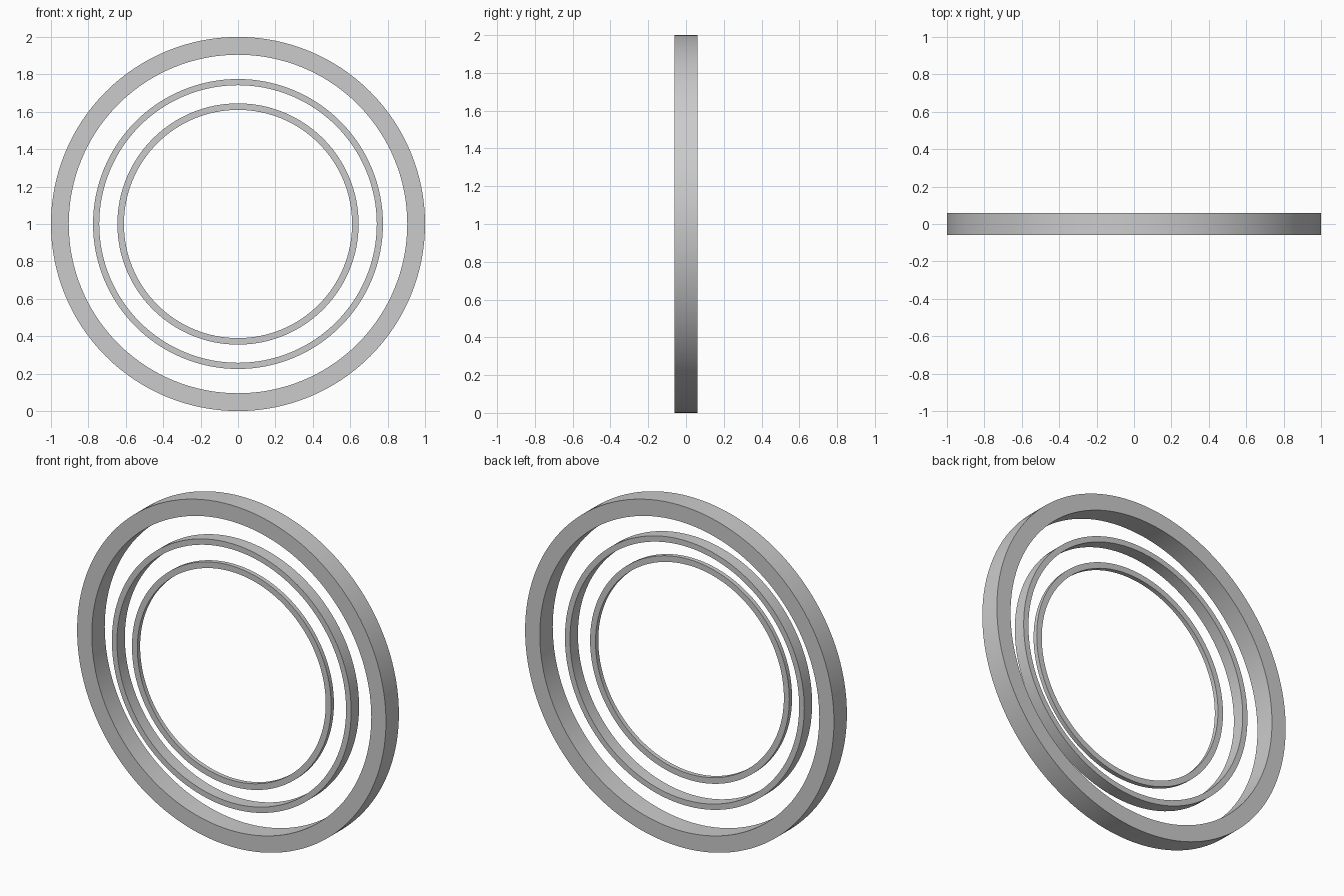
import bpy
import bmesh
from math import cos, sin, tau, radians

cube = bpy.data.objects.get("Cube")
if cube:
    bpy.data.objects.remove(cube, do_unlink=True)

SEGMENTS = 128
FRONT = -0.06

grey = bpy.data.materials.new("light_grey")
grey.use_nodes = True
colour = (0.6, 0.6, 0.6, 1)
grey.diffuse_color = colour
grey.node_tree.nodes["Principled BSDF"].inputs["Base Color"].default_value = colour


def make_ring(name, outer, inner, back):
    """Sweep a rectangular section around the y axis, centred at z = 1."""
    section = [(outer, FRONT), (outer, back), (inner, back), (inner, FRONT)]
    bm = bmesh.new()
    loops = []
    for i in range(SEGMENTS):
        a = tau * i / SEGMENTS
        loops.append([bm.verts.new((r * cos(a), y, 1 + r * sin(a))) for r, y in section])
    for i, here in enumerate(loops):
        there = loops[(i + 1) % SEGMENTS]
        for j in range(4):
            k = (j + 1) % 4
            bm.faces.new((here[j], here[k], there[k], there[j]))
    bmesh.ops.recalc_face_normals(bm, faces=bm.faces)
    mesh = bpy.data.meshes.new(name)
    bm.to_mesh(mesh)
    bm.free()
    mesh.materials.append(grey)
    ring = bpy.data.objects.new(name, mesh)
    bpy.context.collection.objects.link(ring)
    # Smooth round walls with crisp rims
    bpy.ops.object.select_all(action="DESELECT")
    ring.select_set(True)
    bpy.context.view_layer.objects.active = ring
    bpy.ops.object.shade_smooth_by_angle(angle=radians(30))


# Concentric rings, flush at the front and shallower towards the middle
make_ring("outer_ring", 1.0, 0.905, 0.06)
make_ring("middle_ring", 0.775, 0.742, 0.013)
make_ring("inner_ring", 0.645, 0.61, -0.034)
